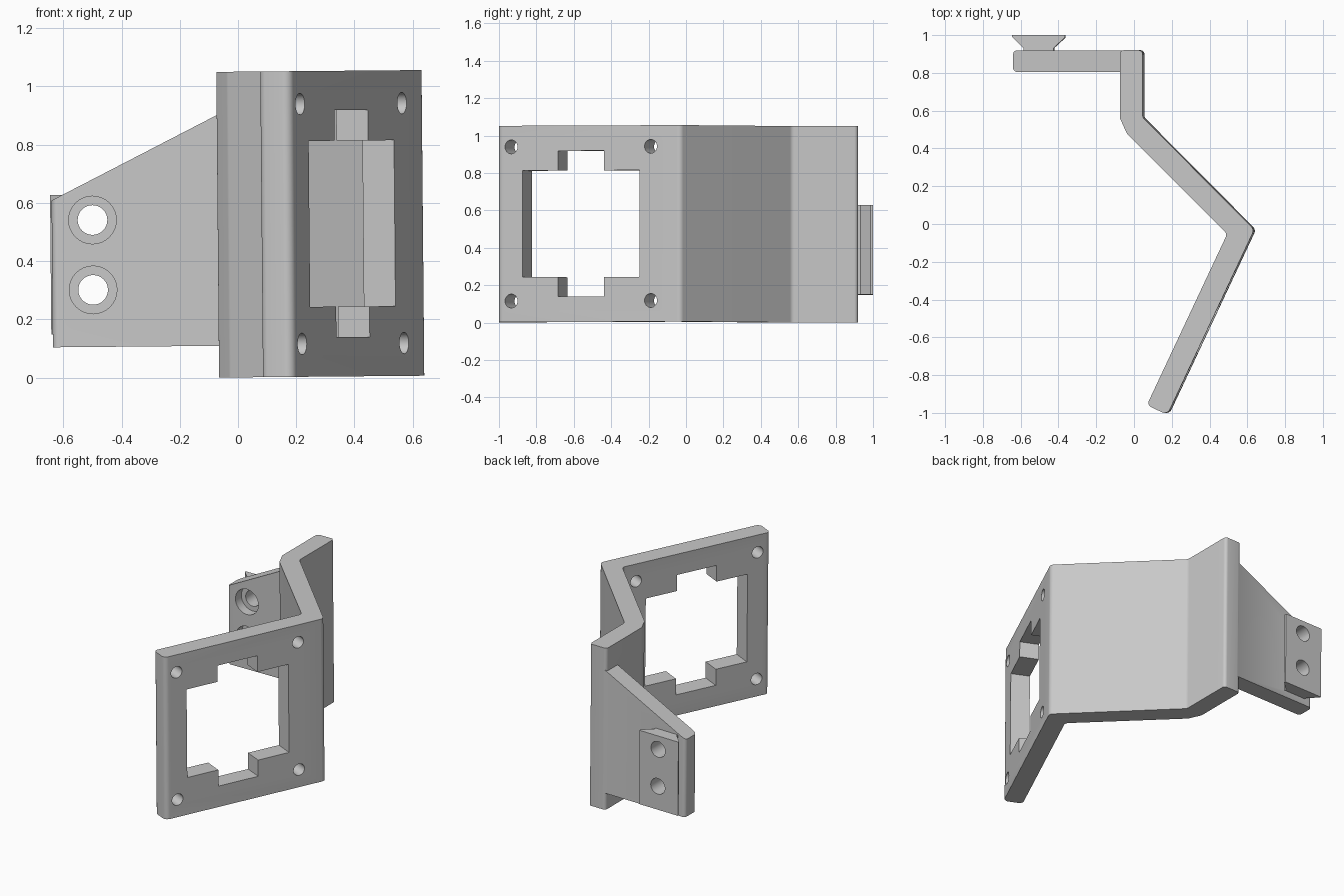
import bpy, bmesh, math
from mathutils import Matrix, Vector

if "Cube" in bpy.data.objects:
    bpy.data.objects.remove(bpy.data.objects["Cube"])

gray = bpy.data.materials.new("light gray")
gray.use_nodes = True
color = (0.58, 0.58, 0.58, 1)
gray.diffuse_color = color
gray.node_tree.nodes["Principled BSDF"].inputs["Base Color"].default_value = color

HEIGHT = 1.05
THICK = 0.12


def frame(origin, x_axis, y_axis):
    """Matrix whose local z is the extrusion direction."""
    x, y = Vector(x_axis).normalized(), Vector(y_axis).normalized()
    m = Matrix((x, y, x.cross(y))).transposed().to_4x4()
    return Matrix.Translation(origin) @ m


def fillet(corners, steps=5):
    """Round each (x, y, radius) corner of a polygon."""
    out = []
    for i, (x, y, r) in enumerate(corners):
        p = Vector((x, y))
        a = (Vector(corners[i - 1][:2]) - p).normalized()
        b = (Vector(corners[(i + 1) % len(corners)][:2]) - p).normalized()
        if r == 0:
            out.append(p)
            continue
        half = a.angle(b) / 2
        centre = p + (a + b).normalized() * r / math.sin(half)
        start = p + a * r / math.tan(half) - centre
        end = p + b * r / math.tan(half) - centre
        for k in range(steps + 1):
            out.append(centre + start.lerp(end, k / steps).normalized() * r)
    return out


def prism(name, points, matrix, low, high):
    """Extrude a local xy polygon from z = low to z = high."""
    bm = bmesh.new()
    face = bm.faces.new([bm.verts.new((p[0], p[1], low)) for p in points])
    ext = bmesh.ops.extrude_face_region(bm, geom=[face])
    top = [v for v in ext["geom"] if isinstance(v, bmesh.types.BMVert)]
    bmesh.ops.translate(bm, verts=top, vec=(0, 0, high - low))
    bmesh.ops.recalc_face_normals(bm, faces=bm.faces)
    bm.transform(matrix)
    mesh = bpy.data.meshes.new(name)
    bm.to_mesh(mesh)
    bm.free()
    mesh.materials.append(gray)
    obj = bpy.data.objects.new(name, mesh)
    bpy.context.collection.objects.link(obj)
    return obj


def circle(x, y, r, n=32):
    return [(x + r * math.cos(k * math.tau / n), y + r * math.sin(k * math.tau / n))
            for k in range(n)]


def combine(target, tool, operation):
    """Apply a boolean and discard the tool."""
    tool.hide_render = True
    mod = target.modifiers.new("boolean", "BOOLEAN")
    mod.operation, mod.object, mod.solver = operation, tool, "EXACT"
    bpy.context.view_layer.objects.active = target
    bpy.ops.object.modifier_apply(modifier=mod.name)
    bpy.data.objects.remove(tool)


# Folded plate
bend = Vector((0.646, -0.03))
plate_end = Vector((0.186, -1.01))
along = (bend - plate_end).normalized()
normal = Vector((along.y, -along.x))
inner_end = plate_end - normal * THICK
inner_bend = inner_end + along * 1.002
bracket = prism("bracket", fillet([
    (-0.065, 0.92, 0.02), (0.055, 0.92, 0.02), (0.055, 0.565, 0.03),
    (*bend, 0.03), (*plate_end, 0.03), (*inner_end, 0.025),
    (*inner_bend, 0.03), (-0.028, 0.478, 0.03), (-0.065, 0.56, 0.03),
]), Matrix(), 0, HEIGHT)

# Side tab: rounded plan, trimmed by a sloping top
side = frame((0, 0, 0), (1, 0, 0), (0, 0, 1))
tab = prism("side_tab", fillet([
    (-0.635, 0.805, 0.022), (-0.03, 0.805, 0), (-0.03, 0.919, 0), (-0.635, 0.919, 0.022),
]), Matrix(), 0.109, HEIGHT)
slope_cut = prism("slope_cut", [(-0.8, 0.53), (0.1, 0.985), (0.1, 1.3), (-0.8, 1.3)],
                  side, -1.2, -0.6)
combine(tab, slope_cut, "DIFFERENCE")
combine(bracket, tab, "UNION")

# Dovetail slide on the back of the tab
slide = prism("dovetail_slide", [
    (-0.58, 0.91), (-0.42, 0.91), (-0.42, 0.932), (-0.36, 0.987), (-0.36, 1.0),
    (-0.64, 1.0), (-0.64, 0.992), (-0.58, 0.932),
], Matrix(), 0.153, 0.632)
combine(bracket, slide, "UNION")

# Counterbored screw holes
for z in (0.305, 0.545):
    combine(bracket, prism("screw_hole", circle(-0.495, z, 0.051), side, -1.2, -0.6), "DIFFERENCE")
    combine(bracket, prism("counterbore", circle(-0.495, z, 0.082), side, -0.865, -0.6), "DIFFERENCE")

# Notched window and corner holes in the mounting panel
middle = bend - along * 0.587
panel = frame((middle.x, middle.y, HEIGHT / 2), (along.x, along.y, 0), (0, 0, 1))
for name, w, h in (("window", 0.345, 0.285), ("notch", 0.135, 0.39)):
    box = [(-w, -h), (w, -h), (w, h), (-w, h)]
    combine(bracket, prism(name, box, panel, -0.2, 0.1), "DIFFERENCE")
for sx in (-1, 1):
    for sy in (-1, 1):
        hole = circle(sx * 0.412, sy * 0.412, 0.037)
        combine(bracket, prism("corner_hole", hole, panel, -0.2, 0.1), "DIFFERENCE")

# Slight lean of the whole part
bracket.data.transform(Matrix.Translation((0, 0, 0.0006)) @ Matrix.Rotation(-0.009, 4, "Y"))
bpy.ops.object.select_all(action="DESELECT")
bracket.select_set(True)
bpy.context.view_layer.objects.active = bracket
bpy.ops.object.shade_smooth_by_angle(angle=math.radians(30))
